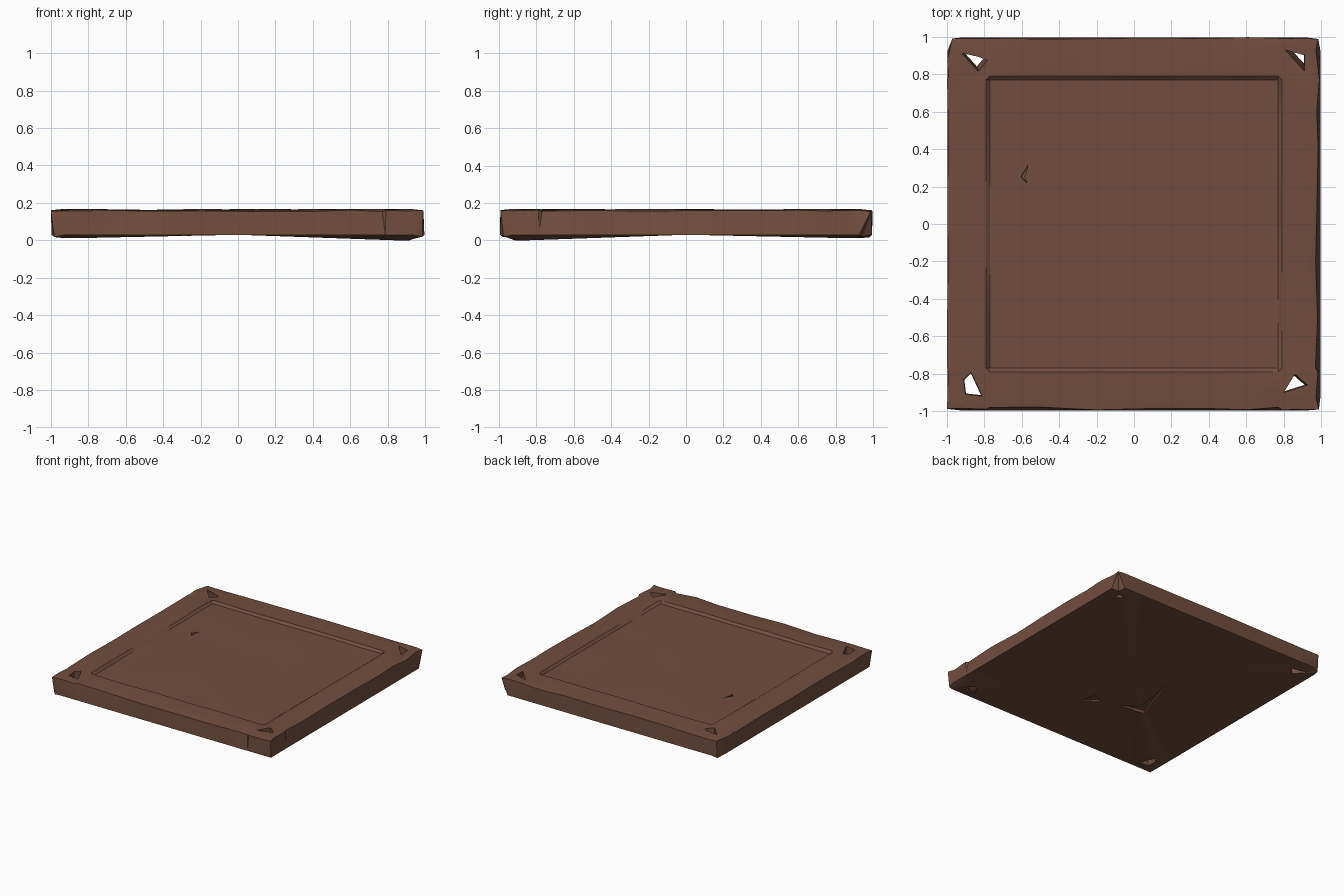
import bpy, bmesh, math, random
from mathutils import Vector

if "Cube" in bpy.data.objects:
    bpy.data.objects.remove(bpy.data.objects["Cube"])
random.seed(4)

brown = bpy.data.materials.new("worn brown")
brown.diffuse_color = (0.165, 0.075, 0.047, 1)
brown.use_nodes = True
brown.node_tree.nodes["Principled BSDF"].inputs["Base Color"].default_value = brown.diffuse_color


def make(name, bm):
    bmesh.ops.recalc_face_normals(bm, faces=bm.faces)
    me = bpy.data.meshes.new(name)
    bm.to_mesh(me)
    bm.free()
    me.materials.append(brown)
    ob = bpy.data.objects.new(name, me)
    bpy.context.collection.objects.link(ob)
    return ob


def jit(a):
    return random.uniform(-a, a)


# worn slab: raised rim around a shallow sunken panel
lines = [-1, -.93, -.79, -.77, -.5, -.2, .1, .4, .6, .77, .79, .93, 1]
n = len(lines)
bm = bmesh.new()
top, bot = {}, {}
for i, x in enumerate(lines):
    for j, y in enumerate(lines):
        m = max(abs(x), abs(y))
        z = 0.165 + jit(.003) if m > .78 else 0.148 + jit(.002)
        tx, ty = x, y
        if i == n - 1:
            tx = .98 + jit(.012)
        if i == 0:
            tx = -.995 + jit(.005)
        if j == 0:
            ty = -.985 + jit(.008)
        if j == n - 1:
            ty = .992 + jit(.006)
        if m == 1:
            z = 0.158 + jit(.004)
        top[i, j] = bm.verts.new((tx, ty, z))
        if i in (0, n - 1) or j in (0, n - 1):
            bx = x * .995
            by = y * .995
            bot[i, j] = bm.verts.new((bx, by, .03))

# corners: chipped and sagging below the slab
top[0, n - 1].co = (-.97, .99, .158)
top[0, n - 2].co.y = .87
bot[n - 1, n - 1].co = (.94, .94, .02)
bot[n - 1, 0].co = (.985, -.975, .02)
bot[0, 0].co = (-.98, -.98, .018)
bot[0, n - 1].co = (-.97, .98, .015)

for i in range(n - 1):
    for j in range(n - 1):
        bm.faces.new([top[i, j], top[i + 1, j], top[i + 1, j + 1], top[i, j + 1]])
ring = ([(i, 0) for i in range(n - 1)] + [(n - 1, j) for j in range(n - 1)] +
        [(i, n - 1) for i in range(n - 1, 0, -1)] + [(0, j) for j in range(n - 1, 0, -1)])
for a, b in zip(ring, ring[1:] + ring[:1]):
    bm.faces.new([bot[a], bot[b], top[b], top[a]])
# underside: flat field with drooping corner points
inner = []
for k, p in enumerate(ring):
    v = bot[p].co
    z = .03
    if min(abs(v.x), abs(v.y)) > .8:
        z = 0.0 if (v.x > 0 and v.y < 0) else .012
    inner.append(bm.verts.new((v.x * .92, v.y * .92, z)))
for k in range(len(ring)):
    l = (k + 1) % len(ring)
    bm.faces.new([bot[ring[k]], bot[ring[l]], inner[l], inner[k]])
c = bm.verts.new((0, 0, .03))
for k in range(len(ring)):
    bm.faces.new([inner[k], inner[(k + 1) % len(ring)], c])
bmesh.ops.triangulate(bm, faces=bm.faces)
slab = make("slab", bm)


def cut(points, z0, z1, shrink, shift=(0, 0)):
    """Tapered cutter from z1 (full size) to z0 (shrunk), subtracted from the slab."""
    b = bmesh.new()
    mid = sum((Vector(p) for p in points), Vector((0, 0))) / len(points)
    hi = [b.verts.new((p[0], p[1], z1)) for p in points]
    lo = []
    for p in points:
        q = mid + (Vector(p) - mid) * shrink + Vector(shift)
        lo.append(b.verts.new((q.x, q.y, z0)))
    b.faces.new(hi)
    b.faces.new(lo)
    for k in range(len(points)):
        l = (k + 1) % len(points)
        b.faces.new([hi[k], hi[l], lo[l], lo[k]])
    cutter = make("cutter", b)
    cutter.hide_render = True
    mod = slab.modifiers.new("cut", 'BOOLEAN')
    mod.operation = 'DIFFERENCE'
    mod.solver = 'EXACT'
    mod.object = cutter
    bpy.context.view_layer.objects.active = slab
    bpy.ops.object.modifier_apply(modifier=mod.name)
    bpy.data.objects.remove(cutter)


# small angular holes through the corners
cut([(-.92, .91), (-.83, .89), (-.78, .87), (-.83, .81)], -.05, .19, .8, (-.01, .03))
cut([(-.87, -.79), (-.91, -.83), (-.90, -.91), (-.81, -.92)], -.05, .19, .85)
cut([(.86, -.80), (.93, -.86), (.80, -.90)], -.05, .19, .8, (-.01, 0))
cut([(.80, .93), (.91, .90), (.91, .81)], -.05, .19, .4, (.02, .02))
# notch in the panel and gouges under the slab
cut([(-.56, .33), (-.61, .25), (-.57, .21), (-.585, .25)], .135, .17, .7)
cut([(-.25, .08), (-.38, -.33), (-.18, -.38), (-.30, -.27)], .02, .042, 1.1)
cut([(.08, -.50), (.07, -.38), (-.03, -.42)], .02, .04, 1.1)

bpy.ops.object.select_all(action='DESELECT')
slab.select_set(True)
bpy.context.view_layer.objects.active = slab
bpy.ops.object.shade_smooth_by_angle(angle=math.radians(30))
